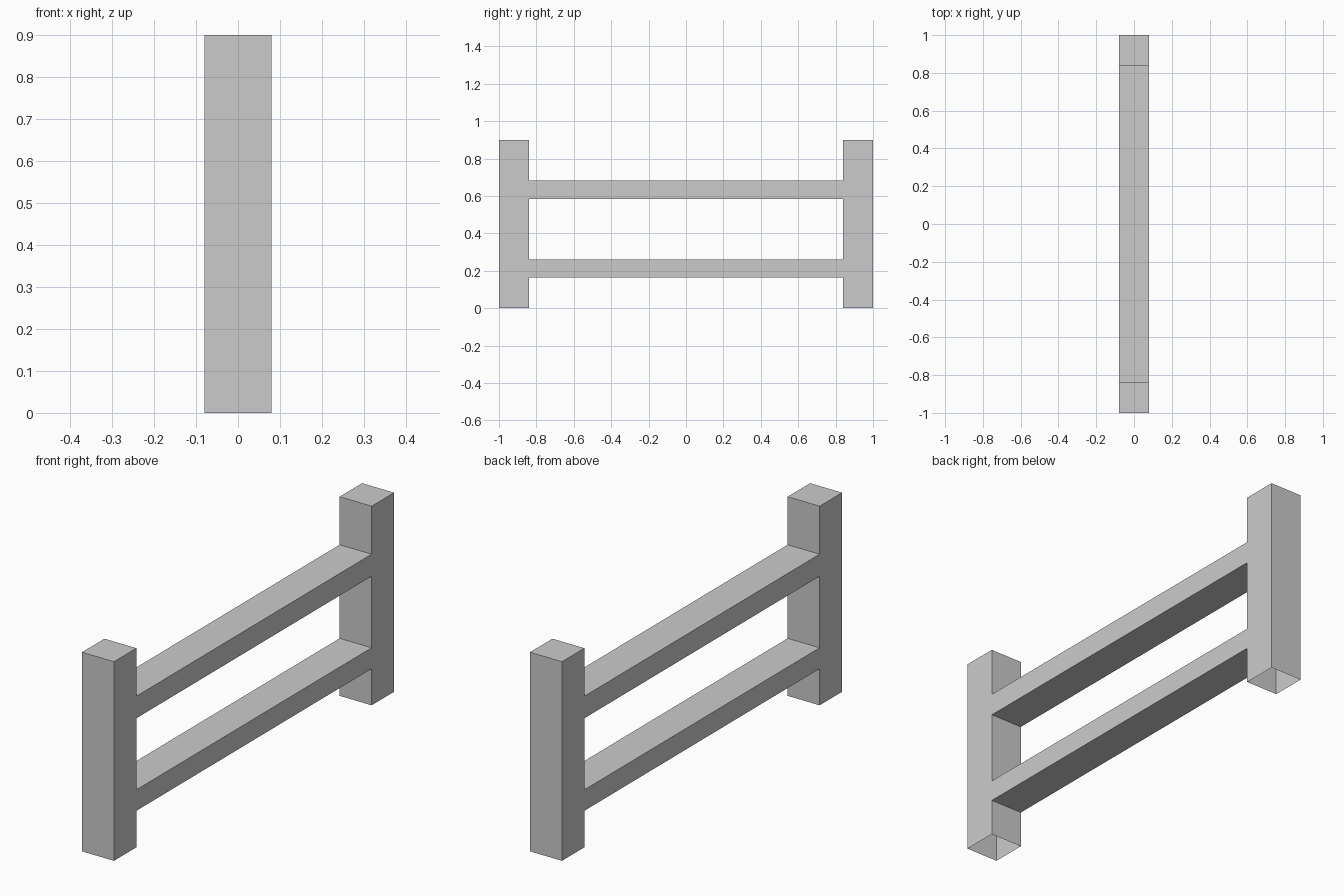
import bpy, bmesh

if "Cube" in bpy.data.objects:
    bpy.data.objects.remove(bpy.data.objects["Cube"])

HALF_X = 0.08                               # half thickness of posts and rails
Y_OUT, Y_IN = 1.0, 0.84                     # post outer and inner faces
LEVELS = [0, 0.165, 0.26, 0.583, 0.683, 0.9]  # post heights, split at rail edges
RAIL_BANDS = (1, 3)                         # bands that carry a rail

bm = bmesh.new()


def ring(y0, y1, z):
    return [bm.verts.new(p) for p in ((-HALF_X, y0, z), (HALF_X, y0, z),
                                      (HALF_X, y1, z), (-HALF_X, y1, z))]


# Post: stacked square rings, capped on top and open underneath
rings = [ring(Y_IN, Y_OUT, z) for z in LEVELS]
rail_faces = []
for band, (low, high) in enumerate(zip(rings, rings[1:])):
    for i in range(4):
        j = (i + 1) % 4
        face = bm.faces.new((low[i], low[j], high[j], high[i]))
        if i == 0 and band in RAIL_BANDS:
            rail_faces.append(face)
bm.faces.new(rings[-1])

# Rails: pull the inner post bands out to the centre line, left open to join
for face in rail_faces:
    end = bmesh.ops.extrude_discrete_faces(bm, faces=[face])["faces"][0]
    for v in end.verts:
        v.co.y = 0
    bm.faces.remove(end)
bm.normal_update()

mesh = bpy.data.meshes.new("fence_section")
bm.to_mesh(mesh)
bm.free()
fence = bpy.data.objects.new("fence_section", mesh)
bpy.context.collection.objects.link(fence)

# Second post and other half of the rails
mirror = fence.modifiers.new("mirror", 'MIRROR')
mirror.use_axis = (False, True, False)
mirror.use_mirror_merge = True
